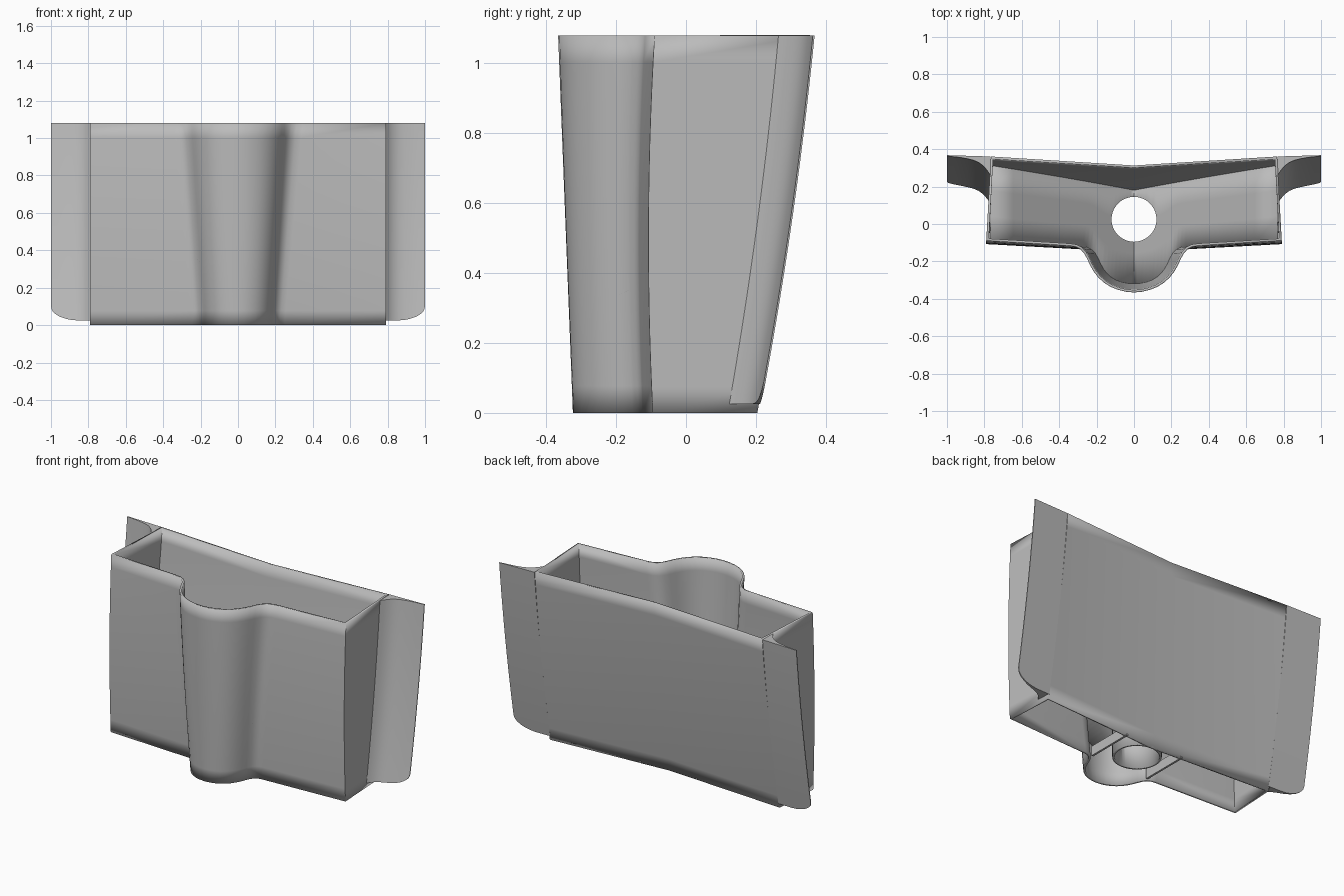
import bpy, bmesh, math

if "Cube" in bpy.data.objects:
    bpy.data.objects.remove(bpy.data.objects["Cube"])

H = 1.08      # overall height
T = 0.013     # wall thickness

grey = bpy.data.materials.new("plain_grey")
grey.diffuse_color = (0.5, 0.5, 0.5, 1)
grey.use_nodes = True
grey.node_tree.nodes["Principled BSDF"].inputs["Base Color"].default_value = grey.diffuse_color


def interp(pts, v):
    """Piecewise linear lookup in a list of (key, value)."""
    for (a, p), (b, q) in zip(pts, pts[1:]):
        if v <= b:
            return p + (q - p) * (v - a) / (b - a)
    return pts[-1][1]


def back_y(z):
    """Curved lean of the rear face at its outer edge."""
    t = z / H
    return 0.208 + 0.207 * t - 0.05 * t * t


def floor_z(x):
    return 0.2 + 0.73 * abs(x)


# half of the front edge at the top: straight panel, then rounded bulge
BULGE = [(0, -.366), (.045, -.362), (.085, -.352), (.125, -.336), (.16, -.314),
         (.19, -.287), (.215, -.255), (.235, -.22), (.25, -.187), (.267, -.156),
         (.287, -.135), (.312, -.122), (.345, -.117)]


def front_half(z):
    """Points from the centre to the right front corner at height z."""
    t = z / H
    bow = -0.015 * 4 * t * (1 - t) - 0.005 * (1 - t)
    sx = 0.72 + 0.28 * t
    sy = 0.83 + 0.17 * t
    pts = [(x * sx, -.117 + bow * (x / .345) + (y + .117) * sy) for x, y in BULGE]
    return pts + [(.79, -.09 + bow)]


def make(name, verts, faces, thickness=0, offset=-1, angle=30):
    me = bpy.data.meshes.new(name)
    me.from_pydata(verts, [], faces)
    bm = bmesh.new()
    bm.from_mesh(me)
    bmesh.ops.recalc_face_normals(bm, faces=bm.faces)
    bm.to_mesh(me)
    bm.free()
    ob = bpy.data.objects.new(name, me)
    bpy.context.collection.objects.link(ob)
    me.materials.append(grey)
    if thickness:
        m = ob.modifiers.new("thickness", 'SOLIDIFY')
        m.thickness, m.offset, m.use_even_offset = thickness, offset, True
    bpy.ops.object.select_all(action='DESELECT')
    ob.select_set(True)
    bpy.context.view_layer.objects.active = ob
    bpy.ops.object.shade_smooth_by_angle(angle=math.radians(angle))
    return ob


def strip_faces(rows, n, closed=False):
    return [(r * n + i, r * n + (i + 1) % n, (r + 1) * n + (i + 1) % n, (r + 1) * n + i)
            for r in range(rows - 1) for i in range(n if closed else n - 1)]


# outer shell: open tube lofted through horizontal outlines
ROWS = 15
verts = []
for r in range(ROWS):
    z = H * r / (ROWS - 1)
    f = front_half(z)
    by = back_y(z) - 0.004
    bx = .79 - .055 * (by + .09)
    loop = [(-x, y) for x, y in f[:0:-1]] + f + [(bx, by), (0, by - .048), (-bx, by)]
    verts += [(x, y, z) for x, y in loop]
n = len(verts) // ROWS
make("shell", verts, strip_faces(ROWS, n, True), T)

# sloping floor: V-shaped sheet that fits the shell, with a round hole
xs = [i * .02 for i in range(18)] + [.35, .45, .55, .65, .768]
xs = [-x for x in xs[:0:-1]] + xs
verts = []
NY = 4
for x in xs:
    z = floor_z(x)
    y0 = interp(front_half(z), abs(x)) + T * .7
    y1 = back_y(z) - .004 - .048 * (1 - min(1, abs(x) / .77)) - T * .7
    verts += [(x, y0 + (y1 - y0) * k / (NY - 1), z) for k in range(NY)]
floor = make("floor", verts, strip_faces(len(xs), NY), T, 0)

HX, HY, HR = 0, .025, .12
bpy.ops.mesh.primitive_cylinder_add(vertices=48, radius=HR, depth=2, location=(HX, HY, .3))
cutter = bpy.context.object
cutter.name = "hole_cutter"
cut = floor.modifiers.new("hole", 'BOOLEAN')
cut.object, cut.operation = cutter, 'DIFFERENCE'
bpy.context.view_layer.objects.active = floor
for m in ["thickness", "hole"]:
    with bpy.context.temp_override(object=floor):
        bpy.ops.object.modifier_apply(modifier=m)
bpy.data.objects.remove(cutter)

# socket tube below the hole, its top following the floor slope
N = 48
verts = []
for top in (0, 1):
    for i in range(N):
        a = 2 * math.pi * i / N
        x, y = HR * math.cos(a), HY + HR * math.sin(a)
        verts.append((x, y, floor_z(x) + .004 if top else 0.002))
make("socket_tube", verts, strip_faces(2, N, True), T, 1)

# two low cross bars under the floor
for s, side in ((1, "right"), (-1, "left")):
    x0, x1, y0, y1 = s * .185, s * .197, -.12, .17
    v = [(x, y, z) for z in (.002, .06) for x, y in ((x0, y0), (x1, y0), (x1, y1), (x0, y1))]
    make("cross_bar_" + side, v, strip_faces(2, 4, True) + [(0, 1, 2, 3), (4, 5, 6, 7)])

# rear wings: flat back, hollowed front, rounded lower outer corner
FRONT = [(.768, .1), (.785, .075), (.805, .052), (.83, .034), (.86, .022),
         (.9, .014), (.94, .009), (.97, .007), (1, .005)]
COLS = [.768, .785, .805, .83, .86, .89, .92, .945, .965, .98, .99, .996, 1]
R2 = 20
for s, side in ((1, "right"), (-1, "left")):
    verts = []
    for r in range(R2):
        ring_b, ring_f = [], []
        for x in COLS:
            u = max(0, (x - .85) / .15)
            zb = .025 + .075 * (1 - math.sqrt(max(0, 1 - u * u)))
            z = zb + (H - zb) * r / (R2 - 1)
            yb = back_y(z) - .004 + .007 * (x - .768) / .232
            ring_b.append((s * x, yb, z))
            ring_f.append((s * x, yb - interp(FRONT, x), z))
        verts += ring_b + ring_f[::-1]
    k = 2 * len(COLS)
    faces = strip_faces(R2, k, True)
    for base in (0, (R2 - 1) * k):
        faces += [(base + i, base + i + 1, base + k - 2 - i, base + k - 1 - i)
                  for i in range(len(COLS) - 1)]
    make("wing_" + side, verts, faces)
